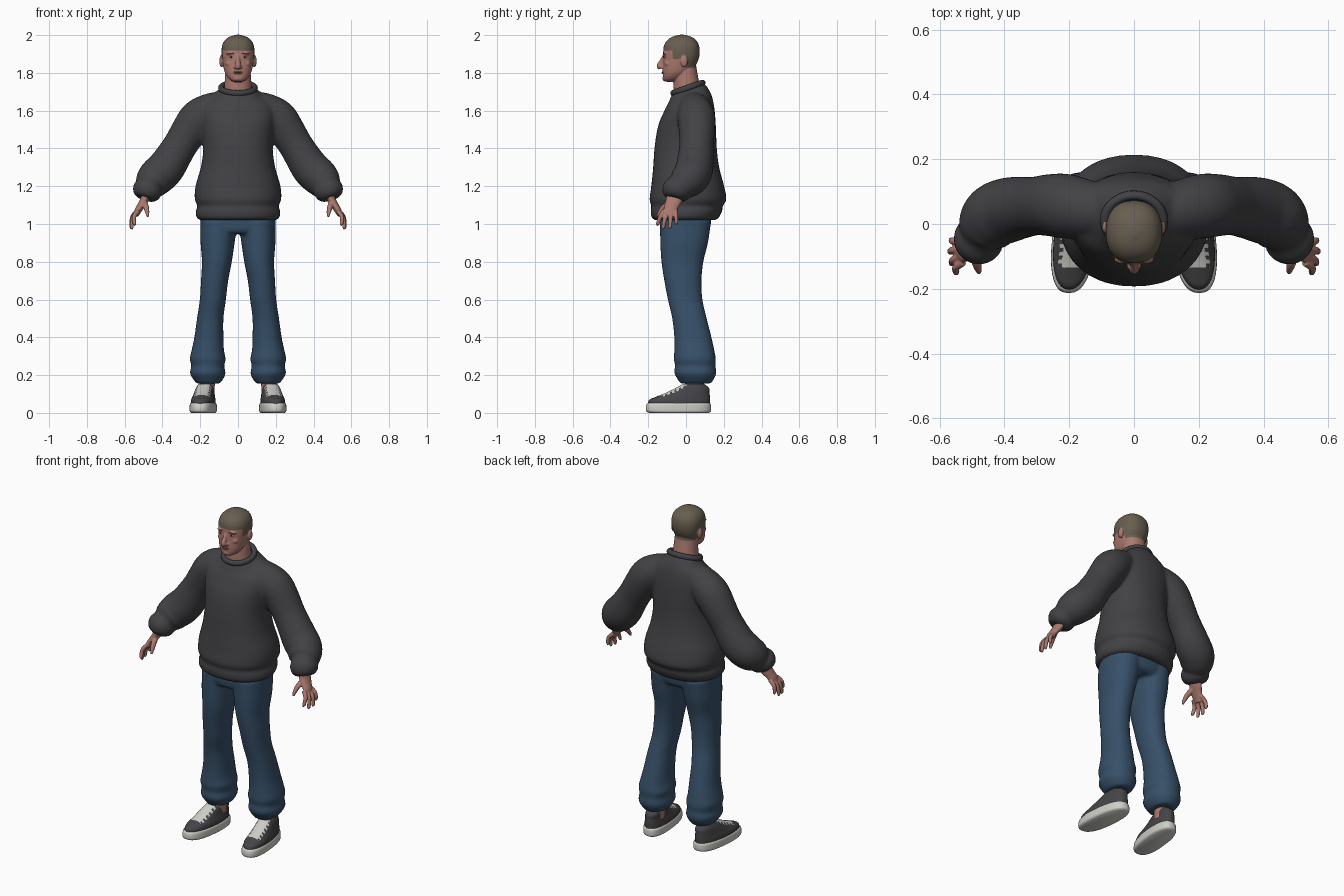
import bpy, bmesh
from math import sin, cos, tau, copysign
from mathutils import Vector, Matrix

cube = bpy.data.objects.get("Cube")
if cube:
    bpy.data.objects.remove(cube, do_unlink=True)


def material(name, *rgb):
    mat = bpy.data.materials.new(name)
    mat.use_nodes = True
    mat.diffuse_color = (*rgb, 1)
    mat.node_tree.nodes["Principled BSDF"].inputs["Base Color"].default_value = (*rgb, 1)
    return mat


SKIN = material("skin", .40, .19, .155)
HAIR = material("cropped hair", .14, .112, .082)
KNIT = material("charcoal knit", .055, .053, .058)
DENIM = material("blue denim", .038, .08, .14)
CANVAS = material("dark canvas", .06, .057, .061)
RUBBER = material("off white", .62, .62, .58)
IRIS = material("dark iris", .03, .025, .02)
LIP = material("lip", .30, .12, .105)


def refine(rows, steps=5):
    """Catmull-Rom interpolation between profile rows."""
    rows = [Vector(r) for r in rows]
    padded = [rows[0]] + rows + [rows[-1]]
    result = []
    for a, b, c, d in zip(padded, padded[1:], padded[2:], padded[3:]):
        for i in range(steps):
            t = i / steps
            result.append(b + (c - a) * (t / 2) + (a * 2 - b * 5 + c * 4 - d) * (t * t / 2)
                          + (b * 3 - a - c * 3 + d) * (t ** 3 / 2))
    return result + [rows[-1]]


def bridge(bm, rings):
    """Join rings of points into a capped skin."""
    loops = [[bm.verts.new(p) for p in ring] for ring in rings]
    for low, high in zip(loops, loops[1:]):
        for i in range(len(low)):
            bm.faces.new((low[i - 1], low[i], high[i], high[i - 1]))
    bm.faces.new(loops[0])
    bm.faces.new(loops[-1])


def stack(bm, rows, side=1, power=2, count=40):
    """Level rings given as height, centre x, half width, front y, back y."""
    def soft(v):
        return copysign(abs(v) ** (2 / power), v)
    angles = [tau * i / count for i in range(count)]
    bridge(bm, [[(side * (cx + rx * soft(cos(a))),
                  (front + back) / 2 + (back - front) / 2 * soft(sin(a)), z) for a in angles]
                for z, cx, rx, front, back in refine(rows)])


def tube(bm, rows, side=1, wide=1, count=24):
    """Round limb along a path given as x, y, z, radius."""
    path = refine(rows)
    rings = []
    for i, row in enumerate(path):
        along = (path[min(i + 1, len(path) - 1)] - path[max(i - 1, 0)]).xyz.normalized()
        u = along.cross(Vector((0, 1, 0))).normalized()
        v = along.cross(u) * wide
        ring = [row.xyz + (u * cos(tau * k / count) + v * sin(tau * k / count)) * row.w
                for k in range(count)]
        rings.append([(p.x * side, p.y, p.z) for p in ring])
    bridge(bm, rings)


def blob(bm, place, size):
    bmesh.ops.create_uvsphere(bm, u_segments=24, v_segments=16, radius=1,
                              matrix=Matrix.Translation(place) @ Matrix.Diagonal((*size, 1)))


def finish(name, bm, mats, voxel=0, rule=None):
    """Make the object; a voxel size fuses overlapping volumes into one surface."""
    bmesh.ops.recalc_face_normals(bm, faces=bm.faces)
    mesh = bpy.data.meshes.new(name)
    bm.to_mesh(mesh)
    bm.free()
    ob = bpy.data.objects.new(name, mesh)
    bpy.context.collection.objects.link(ob)
    if voxel:
        fuse = ob.modifiers.new("Fuse", "REMESH")
        fuse.mode = "VOXEL"
        fuse.voxel_size = voxel
        relax = ob.modifiers.new("Relax", "SMOOTH")
        relax.iterations = 4
        graph = bpy.context.evaluated_depsgraph_get()
        mesh = bpy.data.meshes.new_from_object(ob.evaluated_get(graph))
        ob.modifiers.clear()
        ob.data = mesh
        mesh.name = name
    mesh.materials.clear()
    for mat in mats:
        mesh.materials.append(mat)
    for face in mesh.polygons:
        face.use_smooth = True
        face.material_index = int(rule(face.center, face.normal)) if rule else 0
    return ob


SIDES = (("left", 1), ("right", -1))

# Sweater: body with a neckline that drops to the front, fused with the sleeves
bm = bmesh.new()
stack(bm, [(1.02, 0, .2, -.165, .155), (1.035, 0, .22, -.182, .175), (1.07, 0, .223, -.187, .192),
           (1.095, 0, .214, -.183, .194), (1.13, 0, .229, -.193, .214), (1.2, 0, .225, -.184, .202),
           (1.3, 0, .197, -.174, .176), (1.4, 0, .184, -.167, .163), (1.5, 0, .19, -.152, .159),
           (1.58, 0, .2, -.128, .153), (1.64, 0, .185, -.107, .14), (1.68, 0, .13, -.09, .12),
           (1.715, 0, .092, -.075, .095)], power=2.2)
for v in bm.verts:
    v.co.z += .35 * (v.co.y - .01) * min(max((v.co.z - 1.55) / .15, 0), 1)
for label, side in SIDES:
    tube(bm, [(.06, .035, 1.63, .075), (.14, .045, 1.605, .09), (.21, .055, 1.56, .1),
              (.26, .058, 1.49, .096), (.31, .055, 1.41, .091), (.38, .045, 1.3, .1),
              (.43, .025, 1.25, .1), (.46, -.015, 1.215, .088), (.47, -.035, 1.2, .07),
              (.477, -.045, 1.185, .079), (.488, -.057, 1.155, .072), (.495, -.063, 1.135, .05)], side)
finish("sweater", bm, [KNIT], .01)

# Rolled neckline
bpy.ops.mesh.primitive_torus_add(major_radius=.088, minor_radius=.015, major_segments=48,
                                 location=(0, .01, 1.72), rotation=(.34, 0, 0))
collar = bpy.context.object
collar.name = "sweater_collar"
collar.scale = (1.02, .95, 1.1)
collar.data.materials.append(KNIT)
bpy.ops.object.shade_smooth()

# Jeans: hips and two flared legs
bm = bmesh.new()
stack(bm, [(.95, 0, .17, -.12, .1), (.98, 0, .197, -.137, .128), (1.1, 0, .2, -.14, .14)], power=2.3)
for label, side in SIDES:
    stack(bm, [(1.02, .1, .098, -.138, .134), (.9, .108, .09, -.136, .116), (.8, .112, .079, -.13, .092),
               (.7, .124, .072, -.115, .082), (.6, .133, .069, -.096, .087), (.5, .147, .07, -.073, .11),
               (.4, .154, .077, -.062, .135), (.33, .16, .086, -.062, .15), (.285, .16, .095, -.064, .158),
               (.25, .16, .087, -.058, .156), (.21, .16, .094, -.062, .16), (.175, .158, .077, -.042, .145),
               (.155, .158, .06, -.03, .13)], side, 2.2)
finish("jeans", bm, [DENIM], .009)

# Head: skull, jaw, neck, nose, brow ridge and ears, with the cropped hair by area
bm = bmesh.new()
stack(bm, [(1.62, 0, .085, -.06, .1), (1.72, 0, .073, -.066, .076), (1.79, 0, .068, -.06, .062),
           (1.86, 0, .06, -.04, .05)])
stack(bm, [(1.753, 0, .022, -.11, -.06), (1.765, 0, .044, -.12, -.035), (1.79, 0, .064, -.123, 0),
           (1.82, 0, .075, -.124, .035), (1.86, 0, .082, -.122, .062), (1.9, 0, .087, -.121, .072),
           (1.94, 0, .085, -.118, .07), (1.97, 0, .072, -.102, .056), (1.99, 0, .047, -.075, .03),
           (2.002, 0, .012, -.035, -.01)], power=2.3)
tube(bm, [(0, -.113, 1.895, .009), (0, -.128, 1.865, .011), (0, -.14, 1.838, .015),
          (0, -.135, 1.822, .012)])
blob(bm, (0, -.107, 1.77), (.028, .018, .016))
for label, side in SIDES:
    blob(bm, (side * .012, -.128, 1.831), (.011, .012, .009))
    blob(bm, (side * .036, -.109, 1.902), (.026, .013, .008))
    blob(bm, (side * .045, -.092, 1.85), (.022, .022, .02))
    blob(bm, (side * .087, -.01, 1.862), (.012, .02, .032))


def is_hair(c, n):
    line = 1.917 if c.y < -.07 else 1.875 if c.y < .005 else 1.825
    return c.z > line and abs(c.x) < .0885


finish("head", bm, [SKIN, HAIR], .004, is_hair)

# Face details
bm = bmesh.new()
blob(bm, (0, -.1215, 1.804), (.023, .008, .004))
blob(bm, (0, -.121, 1.797), (.019, .008, .004))
finish("lips", bm, [LIP])
for part, mat, y, z, size in (("eye", RUBBER, -.111, 1.884, (.012, .007, .005)),
                              ("iris", IRIS, -.116, 1.884, (.005, .004, .005)),
                              ("eyebrow", HAIR, -.117, 1.902, (.018, .006, .003))):
    for label, side in SIDES:
        bm = bmesh.new()
        blob(bm, (side * .036, y, z), size)
        finish(label + "_" + part, bm, [mat])

for label, side in SIDES:
    # Hand: flat palm, four bent fingers and a thumb
    bm = bmesh.new()
    tube(bm, [(.485, -.055, 1.17, .024), (.495, -.063, 1.13, .023), (.512, -.075, 1.1, .02),
              (.53, -.085, 1.07, .018), (.54, -.09, 1.045, .013)], side, 1.9)
    for y, tip in ((-.118, (.55, -.152, .995)), (-.098, (.565, -.123, .975)),
                   (-.076, (.57, -.086, .977)), (-.056, (.565, -.05, 1.0))):
        end = Vector(tip)
        root = Vector((.527, y, 1.07))
        knuckle = root.lerp(end, .5) + Vector((.011, 0, .008))
        tube(bm, [(*root, .012), (*knuckle, .0115), (*root.lerp(end, .93), .0095), (*end, .005)], side)
    tube(bm, [(.498, -.075, 1.115, .016), (.487, -.115, 1.09, .015), (.48, -.14, 1.06, .011),
              (.478, -.15, 1.038, .006)], side)
    finish(label + "_hand", bm, [SKIN], .0035)

    # Ankle
    bm = bmesh.new()
    stack(bm, [(.09, .165, .042, -.005, .1), (.15, .163, .04, -.005, .095), (.22, .16, .042, -.01, .095)], side)
    finish(label + "_ankle", bm, [SKIN])

    # Shoe sole and upper, toes turned slightly out
    def turn_out(bm):
        for v in bm.verts:
            v.co.x -= side * .1 * (v.co.y + .04)

    bm = bmesh.new()
    stack(bm, [(0, .184, .06, -.195, .12), (.008, .184, .067, -.21, .131), (.025, .184, .068, -.213, .133),
               (.044, .184, .067, -.209, .131), (.052, .184, .062, -.2, .125)], side, 2.5)
    turn_out(bm)
    finish(label + "_shoe_sole", bm, [RUBBER])

    def is_lacing(c, n):
        across = abs(abs(c.x) - .184 + .1 * (c.y + .04))
        reach = .042 if sin(c.y * 260) > 0 else .03
        return across < reach and -.135 < c.y < .01 and c.z > .08 and n.y < -.15

    bm = bmesh.new()
    stack(bm, [(.04, .184, .063, -.203, .126), (.068, .184, .062, -.196, .127), (.085, .184, .057, -.16, .127),
               (.105, .184, .052, -.11, .125), (.13, .182, .047, -.058, .123), (.152, .18, .038, -.018, .1)],
          side, 2.3, 64)
    turn_out(bm)
    finish(label + "_shoe_upper", bm, [CANVAS, RUBBER], .004, is_lacing)
